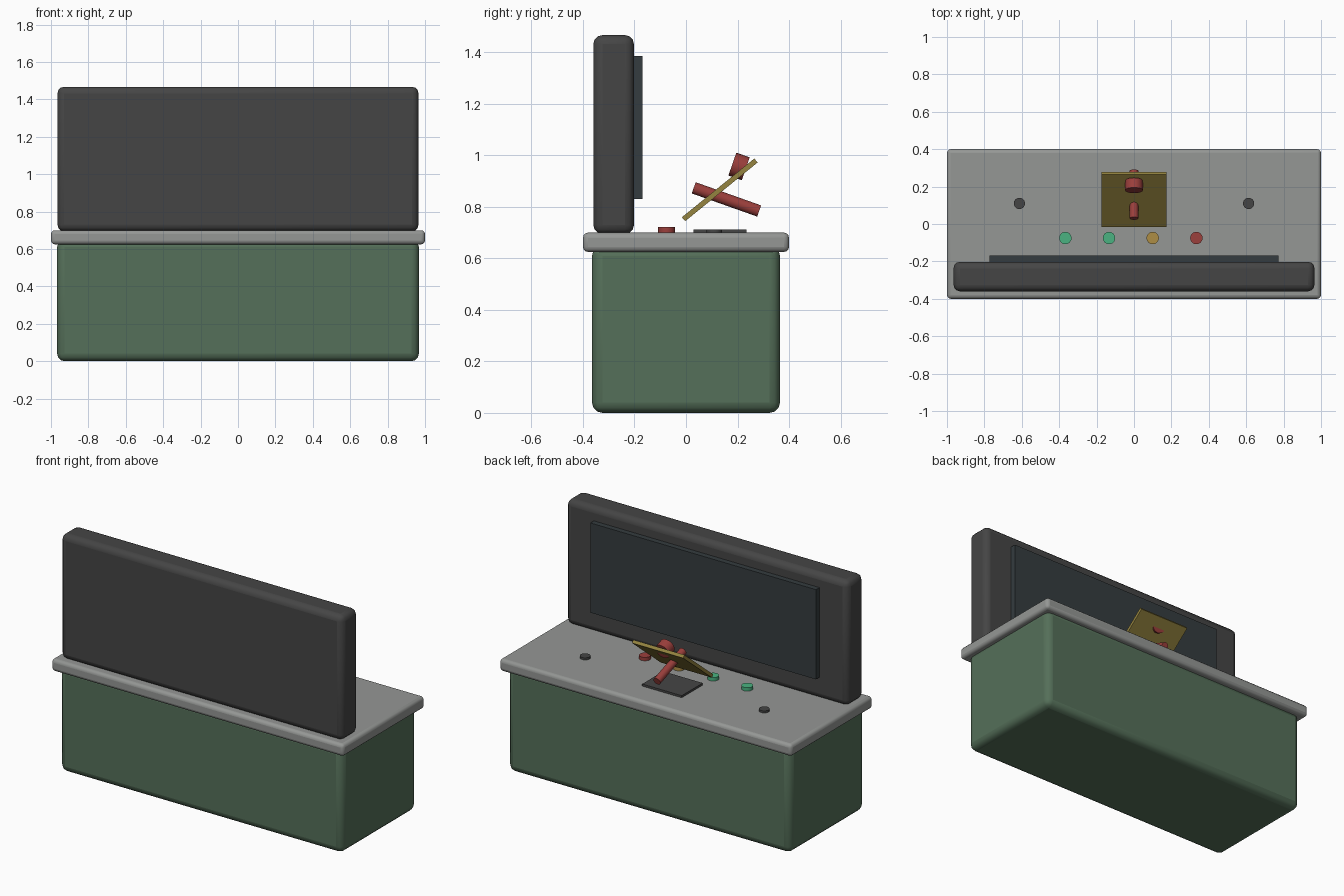
import bpy, math
from mathutils import Vector

if "Cube" in bpy.data.objects:
    bpy.data.objects.remove(bpy.data.objects["Cube"])


def material(name, rgb):
    m = bpy.data.materials.new(name)
    m.diffuse_color = (*rgb, 1)
    m.use_nodes = True
    m.node_tree.nodes["Principled BSDF"].inputs["Base Color"].default_value = m.diffuse_color
    return m


GREEN = material("cabinet_green", (0.09, 0.16, 0.10))
DARK = material("charcoal", (0.06, 0.06, 0.06))
GLASS = material("screen_glass", (0.035, 0.045, 0.05))
RED = material("red", (0.33, 0.05, 0.045))
BRASS = material("brass", (0.30, 0.23, 0.05))
LAMP_GREEN = material("lamp_green", (0.07, 0.45, 0.22))
AMBER = material("amber", (0.42, 0.27, 0.06))
STEEL = material("steel", (0.30, 0.31, 0.30))


def finish(name, mat):
    ob = bpy.context.object
    ob.name = name
    ob.data.materials.append(mat)
    return ob


def box(name, lo, hi, mat, bevel=0.0):
    lo, hi = Vector(lo), Vector(hi)
    bpy.ops.mesh.primitive_cube_add(size=1, location=(lo + hi) / 2)
    ob = finish(name, mat)
    ob.scale = hi - lo
    bpy.ops.object.transform_apply(location=False, rotation=False, scale=True)
    if bevel:
        mod = ob.modifiers.new("rounded_edges", 'BEVEL')
        mod.width, mod.segments = bevel, 3
        bpy.ops.object.shade_smooth_by_angle(angle=math.radians(40))
    return ob


def rod(name, a, b, radius, mat):
    a, b = Vector(a), Vector(b)
    bpy.ops.mesh.primitive_cylinder_add(
        vertices=24, radius=radius, depth=(b - a).length, location=(a + b) / 2,
        rotation=(b - a).to_track_quat('Z', 'Y').to_euler())
    ob = finish(name, mat)
    bpy.ops.object.shade_smooth_by_angle(angle=math.radians(40))
    return ob


# Cabinet, counter, display housing and its screen
box("cabinet", (-0.967, -0.365, 0), (0.967, 0.365, 0.65), GREEN, 0.04)
box("counter_top", (-1, -0.4, 0.625), (1, 0.4, 0.70), STEEL, 0.02)
box("display_housing", (-0.965, -0.36, 0.695), (0.965, -0.202, 1.467), DARK, 0.035)
box("screen", (-0.772, -0.21, 0.83), (0.772, -0.168, 1.385), GLASS)

# Row of push buttons
for i, mat in enumerate((LAMP_GREEN, LAMP_GREEN, AMBER, RED)):
    x = -0.367 + 0.2335 * i
    rod(f"button_{i + 1}", (x, -0.075, 0.69), (x, -0.075, 0.721), 0.033, mat)

# Key sockets at both ends
for side, x in (("left", -0.613), ("right", 0.613)):
    rod(f"key_socket_{side}", (x, 0.11, 0.69), (x, 0.11, 0.713), 0.03, DARK)

# Switch base plate
box("switch_base", (-0.135, 0.03, 0.69), (0.135, 0.235, 0.713), DARK)

# Flipped-up safety cover
cover = box("safety_cover", (-0.175, -0.05, 0.856), (0.175, 0.312, 0.876), BRASS)
cover.rotation_euler.x = math.radians(39)

# Lever and its short round grip, sharing one tilt
rod("lever", (0, 0.03, 0.874), (0, 0.284, 0.784), 0.023, RED)
rod("lever_grip", (0, 0.18, 0.966), (0, 0.232, 0.948), 0.047, RED)
